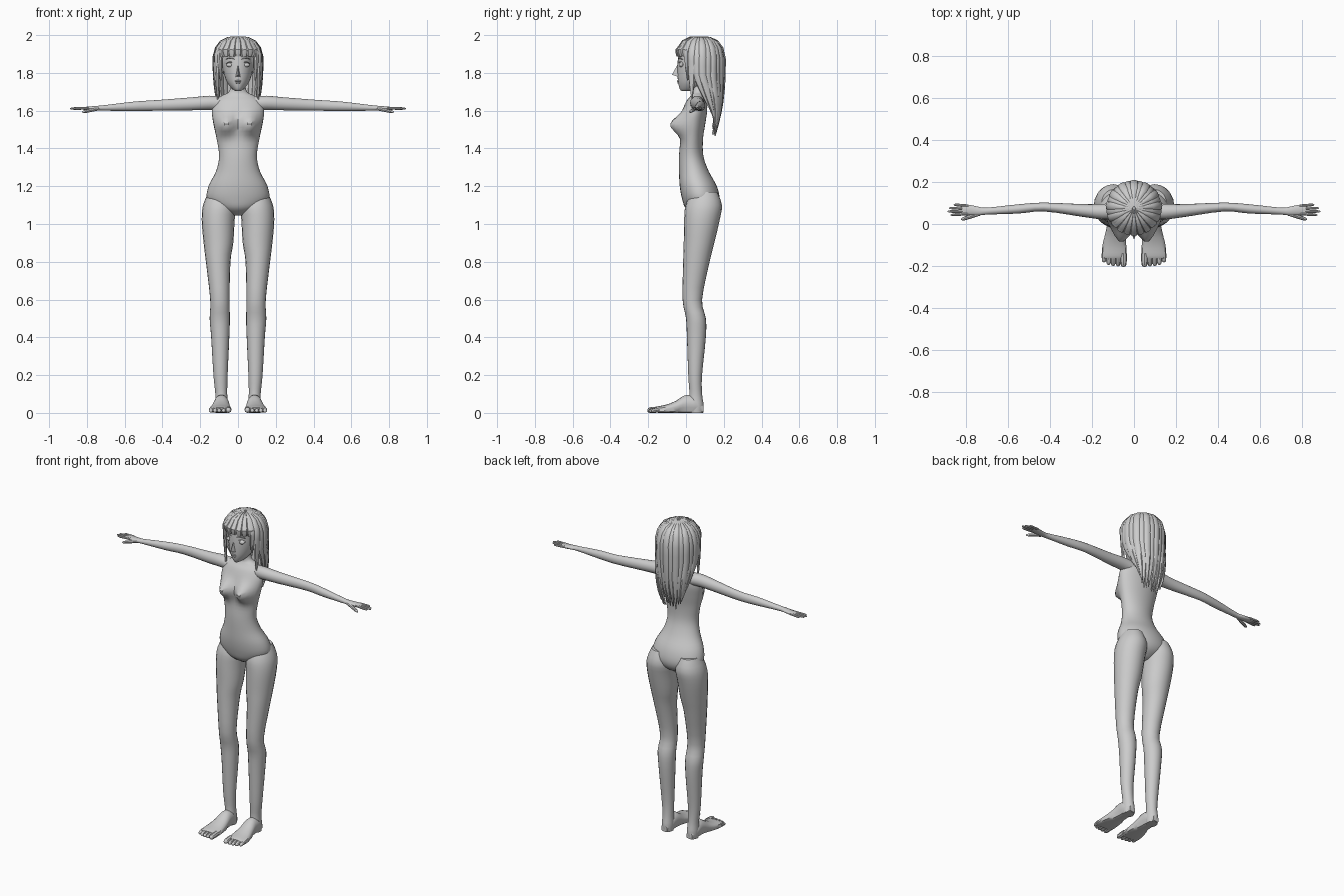
import bpy, bmesh, math, random
from mathutils import Vector as V

if "Cube" in bpy.data.objects:
    bpy.data.objects.remove(bpy.data.objects["Cube"])

random.seed(4)
grey = bpy.data.materials.new("light grey")
grey.diffuse_color = (0.6, 0.6, 0.6, 1)
grey.use_nodes = True
grey.node_tree.nodes["Principled BSDF"].inputs["Base Color"].default_value = grey.diffuse_color


def tube(bm, rings, n=12):
    """Skin a list of (centre, half vector u, half vector v) rings."""
    loops = []
    for c, u, v in rings:
        loops.append([bm.verts.new(c + u * math.cos(2 * math.pi * i / n) + v * math.sin(2 * math.pi * i / n))
                      for i in range(n)])
    for a, b in zip(loops, loops[1:]):
        for i in range(n):
            bm.faces.new((a[i], a[(i + 1) % n], b[(i + 1) % n], b[i]))
    bm.faces.new(loops[0])
    bm.faces.new(loops[-1])


def smooth_rows(rows, k):
    """Catmull-Rom interpolation of table rows."""
    out = []
    for i in range(len(rows) - 1):
        p0, p1, p2, p3 = (rows[max(0, min(len(rows) - 1, i + d))] for d in (-1, 0, 1, 2))
        for s in range(k):
            t = s / k
            out.append([0.5 * (2 * b + (c - a) * t + (2 * a - 5 * b + 4 * c - d) * t * t
                               + (3 * b - a - 3 * c + d) * t ** 3) for a, b, c, d in zip(p0, p1, p2, p3)])
    return out + [list(rows[-1])]


def loft(bm, axis, rows, n=20, k=3):
    """Rows: position on axis, then low/high of the two other axes."""
    others = [i for i in range(3) if i != axis]
    rings = []
    for t, a0, a1, b0, b1 in smooth_rows(rows, k):
        c, u, v = V(), V(), V()
        c[axis], c[others[0]], c[others[1]] = t, (a0 + a1) / 2, (b0 + b1) / 2
        u[others[0]], v[others[1]] = (a1 - a0) / 2, (b1 - b0) / 2
        rings.append((c, u, v))
    tube(bm, rings, n)


def digit(bm, a, b, r, side, up):
    """Rounded finger or toe from a to b."""
    a, b = V(a), V(b)
    prof = ((0, 1), (.45, 1), (.8, .92), (.94, .65), (1, .2))
    tube(bm, [(a.lerp(b, t), V(side) * r * s, V(up) * r * s) for t, s in prof], 8)


def finish(name, bm, mirror=False, angle=40):
    bmesh.ops.recalc_face_normals(bm, faces=bm.faces)
    me = bpy.data.meshes.new(name)
    bm.to_mesh(me)
    bm.free()
    me.materials.append(grey)
    me.shade_smooth()
    me.set_sharp_from_angle(angle=math.radians(angle))
    ob = bpy.data.objects.new(name, me)
    bpy.context.collection.objects.link(ob)
    if mirror:
        ob.modifiers.new("mirror", 'MIRROR').use_mirror_merge = False
    return ob


def sphere(bm, c, r, seg=16):
    vs = bmesh.ops.create_uvsphere(bm, u_segments=seg, v_segments=seg // 2 + 2, radius=1)["verts"]
    for v in vs:
        v.co = V([c[i] + v.co[i] * r[i] for i in range(3)])


# torso and neck
bm = bmesh.new()
torso = [(1.045, .035, .05, .11), (1.08, .11, .0, .16), (1.13, .163, -.02, .178), (1.2, .156, -.033, .163),
         (1.28, .116, -.037, .12), (1.36, .1, -.037, .092), (1.45, .113, -.03, .09), (1.53, .13, -.03, .102),
         (1.6, .138, -.018, .112), (1.65, .12, .002, .11), (1.68, .085, .025, .1), (1.705, .045, .032, .098),
         (1.78, .038, .025, .095)]
loft(bm, 2, [(z, -w, w, f, b) for z, w, f, b in torso], 32, 4)
for v in bm.verts:
    if v.co.y < .03:
        v.co.y -= .066 * math.exp(-((abs(v.co.x) - .065) / .045) ** 2 - ((v.co.z - 1.525) / .052) ** 2)
finish("torso", bm)

# legs
bm = bmesh.new()
loft(bm, 2, [(1.17, .04, .155, .03, .165), (1.10, .012, .185, -.002, .19), (1.02, .018, .192, -.01, .178),
             (.9, .025, .182, -.012, .15), (.8, .04, .17, -.015, .125), (.6, .045, .147, -.018, .085),
             (.5, .043, .15, 0, .105), (.4, .046, .142, .005, .105), (.2, .055, .13, .012, .085),
             (.1, .057, .12, .018, .085), (.04, .053, .122, .01, .094), (.0, .056, .118, .02, .09)], 20)
finish("leg", bm, True)

# feet with toes
bm = bmesh.new()
loft(bm, 1, [(.092, .068, .108, .005, .04), (.05, .052, .125, 0, .085), (0, .048, .128, 0, .095),
             (-.05, .042, .138, 0, .066), (-.1, .037, .15, 0, .045), (-.15, .037, .154, .002, .034),
             (-.165, .045, .148, .006, .028)], 16)
for v in bm.verts:                      # flatten the sole
    if v.co.z < .022 and v.co.y > -.16:
        v.co.z *= .4
for x, y, r in ((.05, -.205, .016), (.076, -.202, .012), (.099, -.2, .012), (.121, -.195, .012), (.143, -.183, .011)):
    digit(bm, (x, -.14, .018), (x, y, r * .85), r, (1, 0, 0), (0, 0, 1))
finish("foot", bm, True)

# arms
bm = bmesh.new()
loft(bm, 0, [(.08, .025, .1, 1.60, 1.675), (.15, .022, .096, 1.604, 1.679), (.25, .035, .095, 1.602, 1.67),
             (.43, .06, .102, 1.6, 1.656), (.55, .05, .094, 1.598, 1.648), (.7, .045, .078, 1.6, 1.63),
             (.74, .041, .082, 1.601, 1.626), (.79, .043, .092, 1.602, 1.622), (.82, .045, .09, 1.605, 1.619)], 16)
finish("arm", bm, True)

# fingers and thumb
bm = bmesh.new()
for y, y2, x in ((.049, .043, .875), (.061, .06, .89), (.074, .076, .882), (.086, .092, .86)):
    digit(bm, (.79, y, 1.613), (x, y2, 1.611), .0072, (0, 1, 0), (0, 0, 1))
digit(bm, (.735, .05, 1.612), (.825, .021, 1.593), .01, (.3, .95, 0), (0, 0, 1))
finish("fingers", bm, True)

# head
bm = bmesh.new()
head = [(1.703, .012, -.022, .03), (1.715, .03, -.033, .07), (1.75, .058, -.042, .12), (1.8, .075, -.045, .15),
        (1.86, .081, -.044, .165), (1.92, .078, -.035, .16), (1.965, .05, 0, .12), (1.98, .01, .05, .08)]
loft(bm, 2, [(z, -w, w, f, b) for z, w, f, b in head], 28)
finish("head", bm)

# nose
bm = bmesh.new()
tip, top = bm.verts.new((0, -.074, 1.79)), bm.verts.new((0, -.042, 1.85))
left, right = bm.verts.new((-.014, -.038, 1.778)), bm.verts.new((.014, -.038, 1.778))
for f in ((tip, top, left), (tip, right, top), (tip, left, right), (top, right, left)):
    bm.faces.new(f)
finish("nose", bm, angle=80)

# lips
bm = bmesh.new()
sphere(bm, (0, -.041, 1.757), (.016, .007, .005))
sphere(bm, (0, -.039, 1.748), (.013, .007, .005))
finish("lips", bm)

# eyes, lids and brows
bm = bmesh.new()
sphere(bm, (.041, -.024, 1.842), (.021, .012, .012))
for z, h, y in ((1.846, .012, -.033), (1.872, .006, -.037)):
    rings = []
    for i in range(9):
        t = i / 4 - 1
        x = .041 + .023 * t
        rings.append((V((x, y + 6 * (x - .02) ** 2 * 1.3, z + h * (1 - t * t))), V((0, .005, 0)), V((0, 0, .002))))
    tube(bm, rings, 6)
finish("eye", bm, True)

# hair cap under the strands
bm = bmesh.new()
sphere(bm, (0, .09, 1.875), (.111, .104, .112), 24)
finish("hair_cap", bm)


def strand(bm, deg, end, w, lift=0.0):
    """Tapered lock that falls from the crown in direction deg."""
    a = math.radians(deg)
    out, side = V((math.cos(a), math.sin(a), 0)), V((-math.sin(a), math.cos(a), 0))
    path = [(.008, 1.990), (.05, 1.984), (.085, 1.964), (.108, 1.93)]
    steps = 8 if end < 1.8 else 4
    for i in range(1, steps + 1):
        f = i / steps
        drop = .045 * f ** 3 if end < 1.62 else .008 * f
        path.append((.121 - drop, 1.93 + (end - 1.93) * f))
    pts = []
    for r, z in path:
        p = V((0, .075, z)) + out * (r + lift * min(1, r * 12))
        if z < 1.78:                    # sweep side locks behind the shoulders
            p.y += (1 - math.sin(a)) * .07 * min(1, (1.78 - z) / .2) if deg > -12 and deg < 192 else 0
        pts.append(p)
    rings = []
    for i, p in enumerate(pts):
        tan = (pts[min(i + 1, len(pts) - 1)] - pts[max(i - 1, 0)]).normalized()
        nor = side.cross(tan).normalized()
        f = i / (len(pts) - 1)
        taper = 1 if f < .55 else 1 - ((f - .55) / .45) ** 1.6 * (.9 if end < 1.8 else .25)
        wide = min(1, path[i][0] / .1) * w * taper
        rings.append((p, side * wide, nor * (.004 + .008 * taper * min(1, f * 4))))
    tube(bm, rings, 8)


# long hair at the back and sides
bm = bmesh.new()
for i in range(15):
    deg = -8 + i * 196 / 14
    back = math.sin(math.radians(deg))
    strand(bm, deg, 1.575 - .11 * max(0, back) + random.uniform(-.02, .025), .023, .003 * (i % 2))
for i in range(8):
    strand(bm, 32 + i * 116 / 7, 1.5 + random.uniform(-.04, .03), .022, -.009)
# long locks beside the face
for deg in (-22, 202):
    strand(bm, deg, 1.66, .022, .002)
for deg in (-36, 216):
    strand(bm, deg, 1.76, .014)
finish("long_hair", bm)

# fringe
bm = bmesh.new()
for i in range(7):
    strand(bm, 222 + i * 16, 1.885 + .004 * (i % 2), .019, .002 * (i % 2))
finish("fringe", bm)
